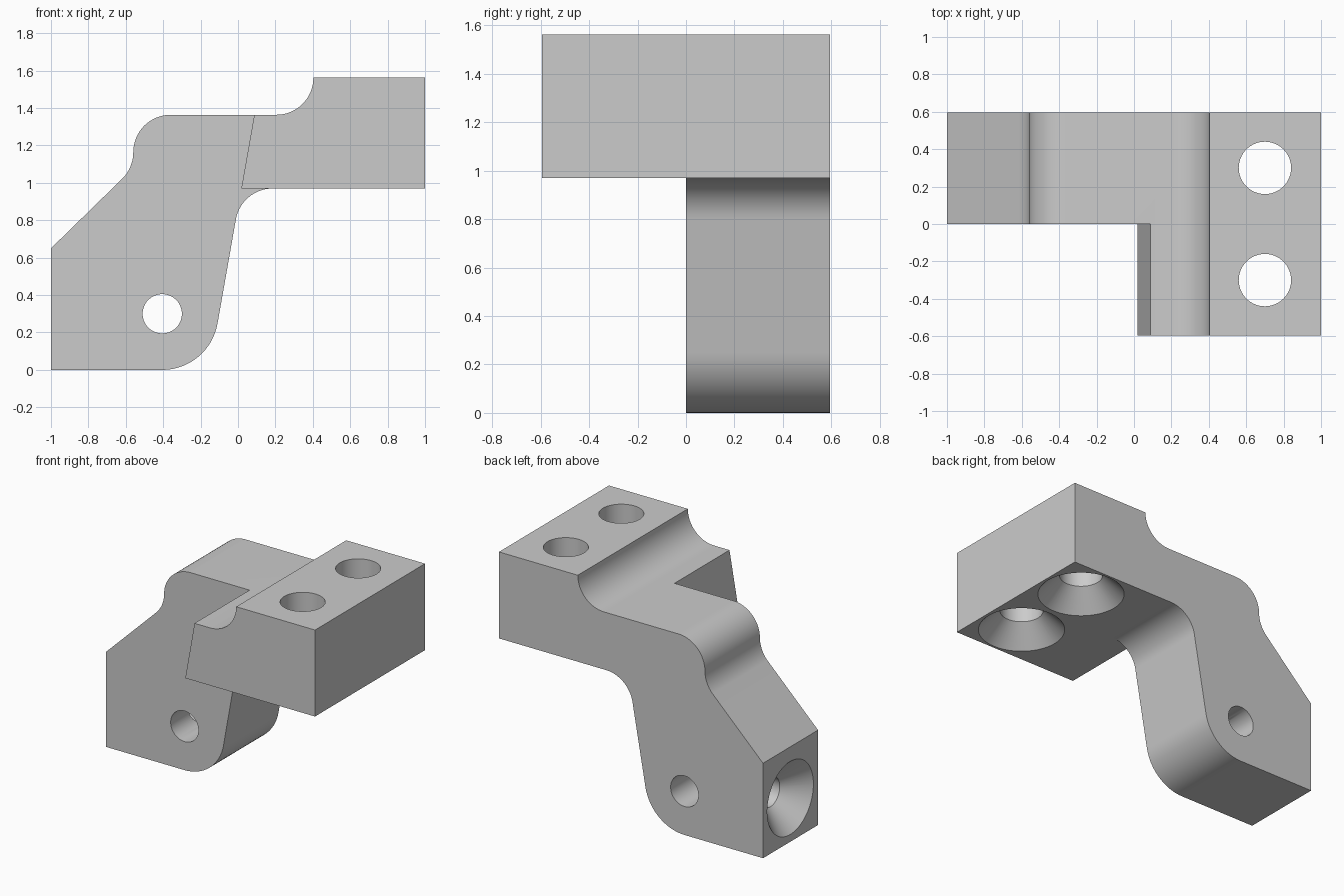
import bpy
import bmesh
from math import cos, sin, radians, pi, tan
from mathutils import Matrix, Vector

default = bpy.data.objects.get("Cube")
if default:
    bpy.data.objects.remove(default, do_unlink=True)

HALF = 0.595                   # half depth
TOP, STEP, UNDER = 1.562, 1.364, 0.97
LEAN = tan(radians(10))        # slope of the leg's rear edge
PIN = (-0.405, 0.3)            # cross hole, and centre of the rounded heel

grey = bpy.data.materials.new("plain_grey")
grey.use_nodes = True
grey.diffuse_color = (0.6, 0.6, 0.6, 1)
grey.node_tree.nodes["Principled BSDF"].inputs["Base Color"].default_value = (0.6, 0.6, 0.6, 1)


def arc(cx, cz, r, start, end, steps=16):
    angles = [radians(start + (end - start) * i / steps) for i in range(steps + 1)]
    return [(cx + r * cos(a), cz + r * sin(a)) for a in angles]


def finish(name, bm):
    bmesh.ops.recalc_face_normals(bm, faces=bm.faces)
    mesh = bpy.data.meshes.new(name)
    bm.to_mesh(mesh)
    bm.free()
    mesh.materials.append(grey)
    obj = bpy.data.objects.new(name, mesh)
    bpy.context.collection.objects.link(obj)
    return obj


def prism(name, profile, y0, y1):
    bm = bmesh.new()
    face = bm.faces.new([bm.verts.new((x, y0, z)) for x, z in profile])
    out = bmesh.ops.extrude_face_region(bm, geom=[face], use_keep_orig=True)
    moved = [v for v in out["geom"] if isinstance(v, bmesh.types.BMVert)]
    bmesh.ops.translate(bm, verts=moved, vec=(0, y1 - y0, 0))
    return finish(name, bm)


def drill(name, origin, axis, steps, sides=64):
    """Round cutter along an axis, from (distance, radius) steps."""
    bm = bmesh.new()
    rings = [[bm.verts.new((r * cos(2 * pi * i / sides), r * sin(2 * pi * i / sides), d))
              for i in range(sides)] for d, r in steps]
    for a, b in zip(rings, rings[1:]):
        for i in range(sides):
            j = (i + 1) % sides
            bm.faces.new((a[i], a[j], b[j], b[i]))
    bm.faces.new(rings[0])
    bm.faces.new(rings[-1])
    turn = Vector((0, 0, 1)).rotation_difference(Vector(axis)).to_matrix().to_4x4()
    bm.transform(Matrix.Translation(origin) @ turn)
    obj = finish(name, bm)
    obj.hide_render = True
    return obj


def combine(target, other, operation):
    mod = target.modifiers.new(operation.lower(), "BOOLEAN")
    mod.operation, mod.solver, mod.object = operation, "EXACT", other
    bpy.ops.object.select_all(action="DESELECT")
    target.select_set(True)
    bpy.context.view_layer.objects.active = target
    bpy.ops.object.modifier_apply(modifier=mod.name)
    bpy.data.objects.remove(other, do_unlink=True)


# Key points on the leaning rear edge
heel_x = PIN[0] + 0.3 * cos(radians(10))
heel_z = PIN[1] - 0.3 * sin(radians(10))
lean_x = lambda z: heel_x + (z - heel_z) * LEAN
r = 0.2
fillet_x = lean_x(UNDER - r) + r / cos(radians(10))

# Shared stepped top of the mounting pad
pad_top = [(1, UNDER), (1, TOP)] + arc(0.205, TOP, TOP - STEP, 0, -90)

# Side arm with the full profile
arm = ([(-1, 0)] + arc(*PIN, 0.3, -90, -10)
       + arc(fillet_x, UNDER - r, r, 170, 90) + pad_top
       + arc(-0.36, STEP - r, r, 90, 180)
       + arc(-0.76, STEP - r, r, 0, -45) + [(-1, 0.65)])
bracket = prism("bracket", arm, 0, HALF)

# Front half of the mounting pad
pad = [(lean_x(UNDER), UNDER)] + pad_top + [(lean_x(STEP), STEP)]
combine(bracket, prism("pad_front", pad, -HALF, 0), "UNION")

# Countersunk pad holes, cross pin hole and countersunk end hole
e = 0.01
for y in (-0.3, 0.3):
    combine(bracket, drill("pad_hole", (0.7, y, UNDER), (0, 0, 1),
            [(-e, 0.28 + e), (0.14, 0.14), (1, 0.14)]), "DIFFERENCE")
combine(bracket, drill("pin_hole", (PIN[0], -0.1, PIN[1]), (0, 1, 0),
        [(0, 0.105), (1, 0.105)]), "DIFFERENCE")
combine(bracket, drill("end_hole", (-1, 0.3, 0.3), (1, 0, 0),
        [(-e, 0.25 + e), (0.15, 0.1), (1 + PIN[0], 0.1)]), "DIFFERENCE")

bracket.select_set(True)
bpy.context.view_layer.objects.active = bracket
bpy.ops.object.shade_smooth_by_angle(angle=radians(30))
